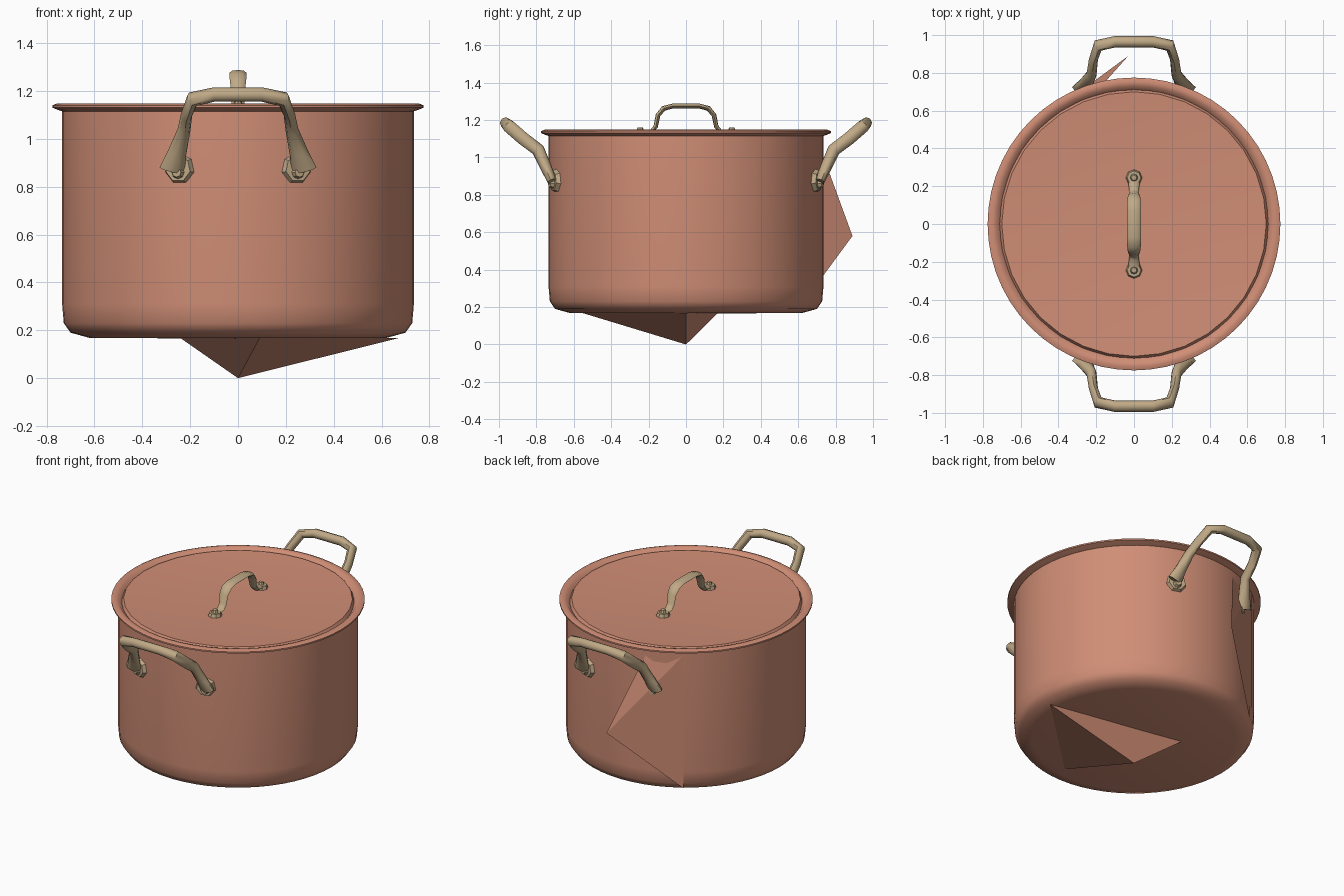
import bpy
import bmesh
from math import pi, cos, sin
from mathutils import Vector, Matrix

cube = bpy.data.objects.get("Cube")
if cube:
    bpy.data.objects.remove(cube, do_unlink=True)


def material(name, rgb):
    m = bpy.data.materials.new(name)
    m.use_nodes = True
    m.diffuse_color = (*rgb, 1)
    bsdf = m.node_tree.nodes["Principled BSDF"]
    bsdf.inputs["Base Color"].default_value = (*rgb, 1)
    bsdf.inputs["Roughness"].default_value = 0.6
    return m


copper = material("copper", (0.63, 0.27, 0.18))
brass = material("brass", (0.53, 0.40, 0.24))


def finish(name, bm, mat, angle=40):
    bmesh.ops.recalc_face_normals(bm, faces=bm.faces)
    mesh = bpy.data.meshes.new(name)
    bm.to_mesh(mesh)
    bm.free()
    mesh.materials.append(mat)
    obj = bpy.data.objects.new(name, mesh)
    bpy.context.collection.objects.link(obj)
    bpy.ops.object.select_all(action="DESELECT")
    obj.select_set(True)
    bpy.context.view_layer.objects.active = obj
    bpy.ops.object.shade_smooth_by_angle(angle=angle * pi / 180)
    return obj


def lathe(name, profile, mat, steps=56):
    """Spin an (r, z) profile around the vertical axis."""
    bm = bmesh.new()
    verts = [bm.verts.new((r, 0, z)) for r, z in profile]
    edges = [bm.edges.new(pair) for pair in zip(verts, verts[1:])]
    bmesh.ops.spin(bm, geom=verts + edges, cent=(0, 0, 0), axis=(0, 0, 1),
                   angle=2 * pi, steps=steps)
    bmesh.ops.remove_doubles(bm, verts=bm.verts, dist=0.0005)
    return finish(name, bm, mat)


def sweep(name, path, normal, radii, mat, sides=8):
    """Loft oval sections along a path; radii are (across, along normal)."""
    bm = bmesh.new()
    pts = [Vector(p) for p in path]
    n = Vector(normal).normalized()
    rings = []
    for i, p in enumerate(pts):
        t = pts[min(i + 1, len(pts) - 1)] - pts[max(i - 1, 0)]
        across = t.cross(n).normalized()
        up = across.cross(t).normalized()
        a, b = radii[i]
        rings.append([bm.verts.new(p + across * a * cos(k * 2 * pi / sides)
                                   + up * b * sin(k * 2 * pi / sides))
                      for k in range(sides)])
    for r, s in zip(rings, rings[1:]):
        for k in range(sides):
            j = (k + 1) % sides
            bm.faces.new((r[k], r[j], s[j], s[k]))
    bm.faces.new(rings[0])
    bm.faces.new(rings[-1])
    return finish(name, bm, mat, 50)


def disc(name, centre, axis, r1, r2, depth, mat, sides=8):
    """Tapered disc whose narrow end points along the axis."""
    bm = bmesh.new()
    turn = Vector(axis).to_track_quat("Z", "Y").to_matrix().to_4x4()
    bmesh.ops.create_cone(bm, cap_ends=True, segments=sides, radius1=r1, radius2=r2,
                          depth=depth, matrix=Matrix.Translation(centre) @ turn)
    return finish(name, bm, mat)


def shard(name, points, mat):
    bm = bmesh.new()
    verts = [bm.verts.new(p) for p in points]
    bmesh.ops.convex_hull(bm, input=verts)
    return finish(name, bm, mat, 5)


# Pot body with rounded base and rolled lip
lathe("pot_body", [(0, 0.165), (0.62, 0.168), (0.70, 0.19), (0.728, 0.23),
                   (0.735, 0.31), (0.735, 1.115), (0.755, 1.122), (0.775, 1.13),
                   (0.775, 1.14), (0.755, 1.148), (0.73, 1.143), (0.71, 1.12)], copper)

# Slightly dished lid
lathe("lid", [(0, 1.115), (0.4, 1.122), (0.67, 1.138), (0.70, 1.14), (0.715, 1.115)],
      copper, 32)

# Bent folds under the base and on the back wall
shard("base_fold", [(0, 0, 0), (0.67, 0, 0.167), (-0.24, 0.17, 0.167),
                    (0.09, -0.55, 0.167)], copper)
shard("back_fold", [(-0.03, 0.89, 0.58), (-0.2, 0.70, 1.1), (-0.41, 0.61, 1.1),
                    (-0.41, 0.61, 0.2)], copper)

# Side handles: half paths mirrored in x, one at the front and one at the back
half = [(0.275, 0.715, 0.87), (0.255, 0.745, 0.94), (0.225, 0.79, 1.04),
        (0.215, 0.87, 1.10), (0.19, 0.945, 1.165), (0.10, 0.965, 1.185)]
half_radii = [(0.055, 0.025), (0.04, 0.03), (0.027, 0.035),
              (0.024, 0.035), (0.03, 0.035), (0.03, 0.03)]
for label, s in (("front", -1), ("back", 1)):
    path = [(x, s * y, z) for x, y, z in half]
    path += [(-x, y, z) for x, y, z in reversed(path)]
    sweep(label + "_handle", path, (0, s * -0.75, 0.66),
          half_radii + half_radii[::-1], brass)
    for side, x in (("left", 0.27), ("right", -0.27)):
        out = Vector((x * 0.9, s * 0.69, 0)).normalized()
        base = out * 0.735 + Vector((0, 0, 0.875))
        disc(f"{label}_handle_{side}_foot", base, out, 0.072, 0.055, 0.04, brass, 7)
        disc(f"{label}_handle_{side}_rivet", base + out * 0.025 - Vector((0, 0, 0.015)),
             out, 0.032, 0.02, 0.03, brass)

# Lid handle, an arch running front to back
arch = [(0.25, 1.135), (0.185, 1.138), (0.162, 1.165), (0.15, 1.225),
        (0.12, 1.262), (0.07, 1.275)]
arch += [(-y, z) for y, z in reversed(arch)]
arch_radii = [(0.012, 0.034), (0.012, 0.026), (0.012, 0.027), (0.013, 0.032),
              (0.014, 0.036), (0.013, 0.036)]
sweep("lid_handle", [(0, y, z) for y, z in arch], (1, 0, 0),
      arch_radii + arch_radii[::-1], brass)
for label, y in (("front", -0.245), ("back", 0.245)):
    disc(f"lid_handle_{label}_foot", (0, y, 1.13), (0, 0, 1), 0.044, 0.036, 0.025, brass)
    disc(f"lid_handle_{label}_rivet", (0, y, 1.15), (0, 0, 1), 0.022, 0.014, 0.02, brass)
